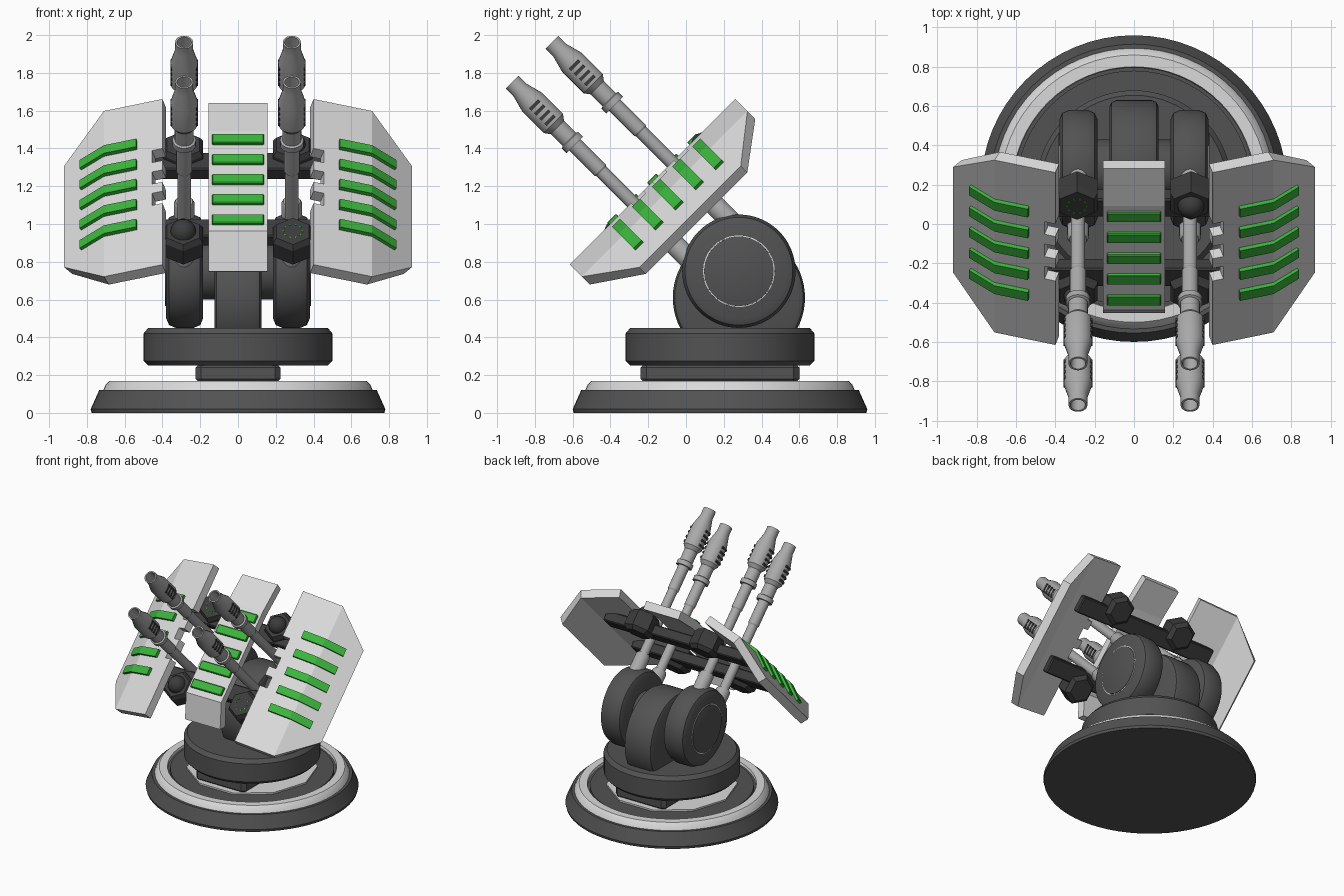
import bpy, bmesh, math
from mathutils import Matrix, Vector

if "Cube" in bpy.data.objects:
    bpy.data.objects.remove(bpy.data.objects["Cube"])


def mat(name, c):
    m = bpy.data.materials.new(name)
    m.diffuse_color = (*c, 1)
    m.use_nodes = True
    m.node_tree.nodes["Principled BSDF"].inputs["Base Color"].default_value = m.diffuse_color
    return m


LIGHT = mat("light_grey_armour", (0.70, 0.70, 0.70))
STEEL = mat("barrel_grey", (0.40, 0.40, 0.40))
DARK = mat("dark_grey", (0.085, 0.085, 0.085))
FRAME = mat("frame_charcoal", (0.045, 0.045, 0.045))
GREEN = mat("green_stripe", (0.045, 0.46, 0.045))

# tilted gun frame: local x = x, local y = up along the armour, local z = along the barrels
TILT = Matrix.Rotation(math.radians(45), 4, 'X')
CY = 0.18  # base centre


def finish(name, bm, m, matrix=Matrix(), smooth=False, fix=True):
    if fix:
        bmesh.ops.recalc_face_normals(bm, faces=bm.faces)
    me = bpy.data.meshes.new(name)
    bm.to_mesh(me)
    bm.free()
    me.materials.append(m)
    ob = bpy.data.objects.new(name, me)
    bpy.context.collection.objects.link(ob)
    ob.matrix_world = matrix
    if smooth:
        bpy.ops.object.select_all(action='DESELECT')
        ob.select_set(True)
        bpy.context.view_layer.objects.active = ob
        bpy.ops.object.shade_smooth_by_angle(angle=math.radians(30))
    return ob


def lathe(name, profile, m, matrix=Matrix(), n=64, smooth=True, turn=0.0):
    """Spin (radius, height) points about local z; radius 0 closes the end."""
    bm = bmesh.new()
    rings = []
    for r, z in profile:
        if r == 0:
            rings.append([bm.verts.new((0, 0, z))] * n)
        else:
            rings.append([bm.verts.new((r * math.cos(turn + math.tau * i / n),
                                        r * math.sin(turn + math.tau * i / n), z)) for i in range(n)])
    for A, B in zip(rings, rings[1:]):
        for i in range(n):
            j = (i + 1) % n
            vs = list(dict.fromkeys([A[i], A[j], B[j], B[i]]))
            if len(vs) > 2:
                bm.faces.new(vs)
    return finish(name, bm, m, matrix, smooth)


def box(name, lo, hi, m, matrix=Matrix(), bevel=0.0):
    bm = bmesh.new()
    bmesh.ops.create_cube(bm, size=1)
    for v in bm.verts:
        v.co = Vector([(l + h) / 2 + c * (h - l) for l, h, c in zip(lo, hi, v.co)])
    ob = finish(name, bm, m, matrix)
    if bevel:
        mod = ob.modifiers.new("bevel", 'BEVEL')
        mod.width, mod.segments = bevel, 1
    return ob


def sheet(name, polys, m, thick, mirror):
    """Folded sheet facing the barrels' direction, thickened backwards."""
    bm = bmesh.new()
    for p in polys:
        f = bm.faces.new([bm.verts.new(c) for c in p])
        f.normal_update()
        if f.normal.z < 0:
            f.normal_flip()
    bmesh.ops.remove_doubles(bm, verts=bm.verts, dist=1e-4)
    ob = finish(name, bm, m, TILT, fix=False)
    if mirror:
        ob.modifiers.new("mirror", 'MIRROR')
    s = ob.modifiers.new("thickness", 'SOLIDIFY')
    s.thickness, s.offset = thick, -1
    return ob


def drum(name, x0, x1, y, z, r, c, m):
    """Chamfered disc with its axis along x."""
    M = Matrix.Translation((x0, y, z)) @ Matrix.Rotation(math.radians(90), 4, 'Y')
    w = x1 - x0
    return lathe(name, [(0, 0), (r - c, 0), (r - c * .3, c * .3), (r, c), (r, w - c),
                        (r - c * .3, w - c * .3), (r - c, w), (0, w)], m, M)


# base, light ring, floor plate, neck and turntable
base = Matrix.Translation((0, CY, 0))
lathe("base_foot", [(0, 0), (.775, 0), (.78, .02), (.735, .12), (.6, .12), (.6, .155), (0, .155)], DARK, base)
lathe("base_light_ring", [(.715, .118), (.70, .15), (.68, .17), (.62, .17), (.615, .15)], LIGHT, base)
lathe("neck_floor_plate", [(0, .15), (.48, .15), (.48, .168), (0, .168)], LIGHT, base, 10, False)
box("neck", (-.225, CY - .42, .15), (.225, CY + .42, .27), DARK, bevel=.03)
lathe("turntable", [(0, .25), (.475, .25), (.50, .275), (.50, .42), (.475, .45), (0, .45)], DARK, base)

# pivot drums and axle
drum("centre_drum", -.125, .125, .28, .61, .35, .035, DARK)
drum("axle", -.2, .2, .28, .75, .15, .005, DARK)
for s, side in ((1, "right"), (-1, "left")):
    drum(side + "_drum", *sorted((s * .185, s * .38)), .28, .75, .30, .05, DARK)
    drum(side + "_drum_trim", *sorted((s * .37, s * .382)), .28, .75, .190, .001, LIGHT)
    drum(side + "_drum_cap", *sorted((s * .37, s * .386)), .28, .75, .184, .001, DARK)

# cross bars
for a, nm in ((.50, "lower"), (1.0, "upper")):
    box(nm + "_cross_bar", (-.62, a - .065, .81), (.62, a + .065, .89), FRAME, TILT, .008)

# hexagonal nuts: a dome on one diagonal, green lights on the other
for s in (-1, 1):
    for a in (.42, 1.07):
        M = TILT @ Matrix.Translation((s * .29, a, 0))
        lathe("hex_nut", [(0, .78), (.09, .78), (.12, .81), (.12, .91), (.10, .94), (0, .94)],
              FRAME, M, 6, False, math.pi / 2)
        if (s > 0) == (a > .7):
            lathe("nut_dome", [(.068 * math.cos(t * math.pi / 12), .935 + .068 * math.sin(t * math.pi / 12))
                               for t in range(6)] + [(0, 1.003)], FRAME, M, 24)
        else:
            for i in range(10):
                p = Matrix.Translation((.05 * math.cos(i * math.tau / 10), .05 * math.sin(i * math.tau / 10), 0))
                lathe("nut_light", [(0, .935), (.005, .935), (.005, .943), (0, .943)], GREEN, M @ p, 6, False)

# four barrels with sleeves, collars and slotted muzzles
BARREL = [(0, .48), (.055, .48), (.055, .68), (.045, .70), (.036, .70), (.036, 1.22), (.042, 1.23),
          (.042, 1.42), (.062, 1.42), (.062, 1.455), (.050, 1.46), (.050, 1.55), (.072, 1.58),
          (.072, 1.74), (.048, 1.83), (.048, 1.89), (.038, 1.89), (.034, 1.78), (0, 1.78)]
for s in (-1, 1):
    for a in (.587, .885):
        M = TILT @ Matrix.Translation((s * .285, a, 0))
        lathe("gun_barrel", BARREL, STEEL, M, 24)
        for i in range(4):
            b = 1.605 + i * .038
            box("muzzle_slot", (-.073, -.034, b - .009), (.073, .034, b + .009), FRAME, M)

# folded side armour with a notched inner edge
X0, X1, X2 = .40, .71, .92
LO, HI, LO2, HI2 = .12, 1.36, .37, 1.13


def height(x):
    return .99 - .29 * (x - X0) if x <= X1 else .90 - .857 * (x - X1)


edge = [(X0, LO)]
for a in (.58, .74, .90):
    edge += [(X0, a), (.455, a), (.455, a + .09), (X0, a + .09)]
edge += [(X0, HI), (X1, HI), (X1, LO)]
outer = [(X1, LO), (X1, HI), (X2, HI2), (X2, LO2)]
sheet("side_armour", [[(x, a, height(x)) for x, a in p] for p in (edge, outer)], LIGHT, .065, True)

# centre armour, folded down at the bottom
fold = [(.21, .85), (.37, .99), (1.12, .99), (1.36, .96)]
sheet("centre_armour", [[(-.157, *p), (.157, *p), (.157, *q), (-.157, *q)]
                        for p, q in zip(fold, fold[1:])], LIGHT, .065, False)

# green stripes across all armour plates
for i in range(5):
    a = .45 + .15 * i
    box("centre_stripe", (-.137, a - .034, .97), (.137, a + .034, 1.008), GREEN, TILT, .005)
    sheet("side_stripe", [[(x, a + d, height(x) + .024) for x, d in
                           ((p, -.03), (q, -.03), (q, .03), (p, .03))]
                          for p, q in ((.54, X1), (X1, .84))], GREEN, .035, True)
